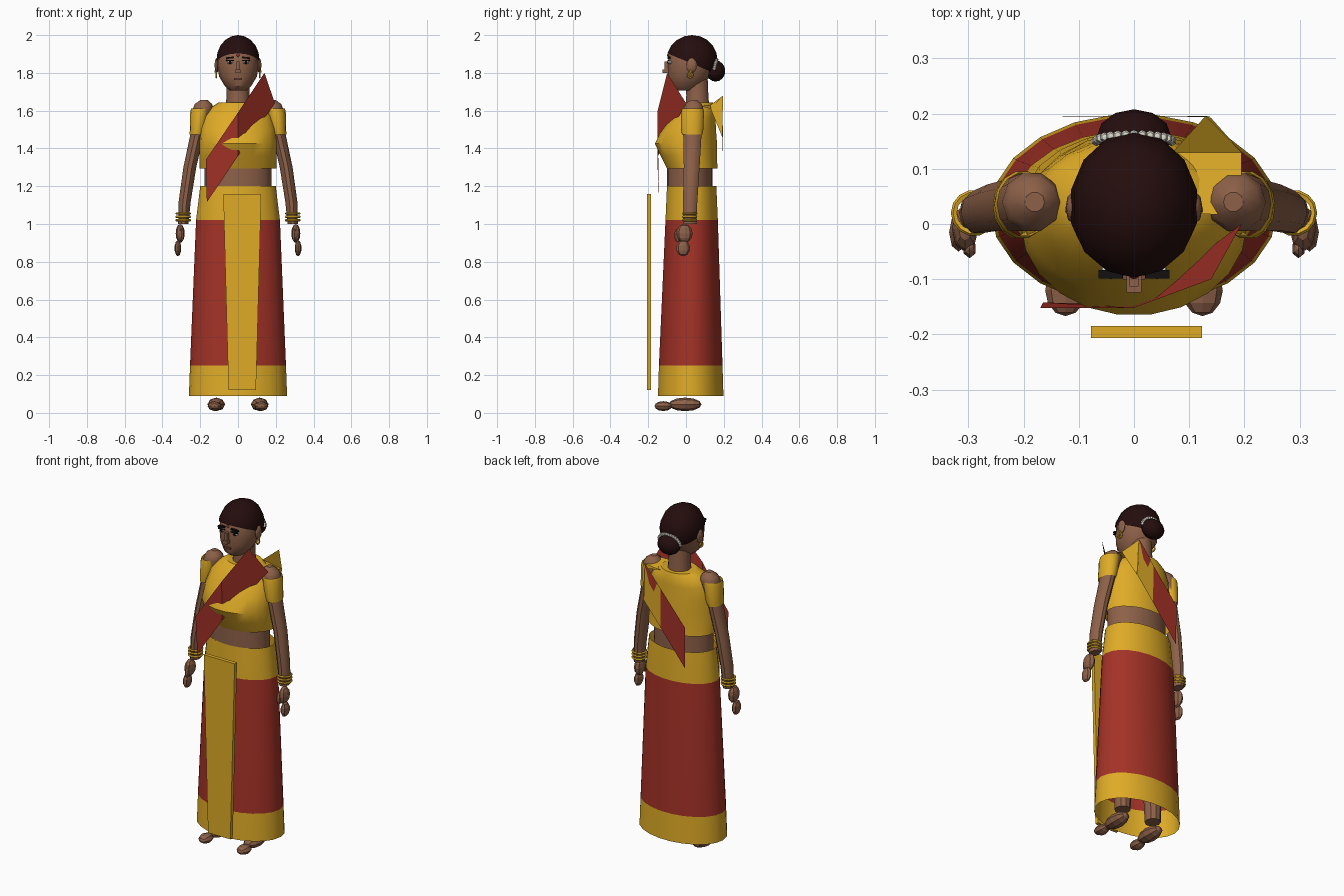
import bpy, bmesh, math
from mathutils import Vector, Matrix

if "Cube" in bpy.data.objects:
    bpy.data.objects.remove(bpy.data.objects["Cube"])


def mat(name, c):
    m = bpy.data.materials.new(name)
    m.diffuse_color = (*c, 1)
    m.use_nodes = True
    m.node_tree.nodes["Principled BSDF"].inputs["Base Color"].default_value = m.diffuse_color
    return m


GOLD = mat("gold cloth", (0.74, 0.41, 0.02))
RED = mat("red cloth", (0.37, 0.032, 0.02))
SKIN = mat("brown skin", (0.27, 0.12, 0.066))
HAIR = mat("dark hair", (0.018, 0.004, 0.004))
BLACK = mat("black", (0.006, 0.005, 0.005))
WHITE = mat("white flowers", (0.75, 0.72, 0.62))
LIPS = mat("lips", (0.2, 0.07, 0.045))


def finish(name, bm, mats, smooth=True):
    me = bpy.data.meshes.new(name)
    bm.to_mesh(me)
    bm.free()
    for m in mats:
        me.materials.append(m)
    ob = bpy.data.objects.new(name, me)
    bpy.context.collection.objects.link(ob)
    if smooth:
        bpy.ops.object.select_all(action='DESELECT')
        ob.select_set(True)
        bpy.context.view_layer.objects.active = ob
        bpy.ops.object.shade_smooth_by_angle(angle=math.radians(35))
    return ob


def loft(name, rings, n, mats, caps=(True, True), rule=None):
    """Stack of horizontal ellipses: (cx, cy, z, rx, ry)."""
    bm = bmesh.new()
    loops = []
    for cx, cy, z, rx, ry in rings:
        loops.append([bm.verts.new((cx + rx * math.cos(2 * math.pi * i / n),
                                    cy + ry * math.sin(2 * math.pi * i / n), z)) for i in range(n)])
    for a, b in zip(loops, loops[1:]):
        for i in range(n):
            j = (i + 1) % n
            bm.faces.new((a[i], a[j], b[j], b[i]))
    if caps[0]:
        bm.faces.new(loops[0][::-1])
    if caps[1]:
        bm.faces.new(loops[-1])
    if rule:
        for f in bm.faces:
            f.material_index = rule(f.calc_center_median())
    return finish(name, bm, mats)


def ball(name, c, r, m, seg=12, rings=8, smooth=True, cut=None, axis='Z'):
    bm = bmesh.new()
    bmesh.ops.create_uvsphere(bm, u_segments=seg, v_segments=rings, radius=1)
    if axis == 'Y':
        bmesh.ops.rotate(bm, verts=bm.verts, matrix=Matrix.Rotation(math.pi / 2, 3, 'X'))
    bmesh.ops.scale(bm, verts=bm.verts, vec=r)
    bmesh.ops.translate(bm, verts=bm.verts, vec=c)
    if cut:
        bmesh.ops.bisect_plane(bm, geom=bm.verts[:] + bm.edges[:] + bm.faces[:],
                               plane_co=cut[0], plane_no=cut[1], clear_inner=True)
    return finish(name, bm, [m], smooth)


def box(name, c, size, m, tilt=0):
    bm = bmesh.new()
    bmesh.ops.create_cube(bm, size=1)
    bmesh.ops.scale(bm, verts=bm.verts, vec=size)
    bmesh.ops.rotate(bm, verts=bm.verts, matrix=Matrix.Rotation(tilt, 3, 'Y'))
    bmesh.ops.translate(bm, verts=bm.verts, vec=c)
    return finish(name, bm, [m], False)


def torus(name, c, R, r, m, axis='Z', n=14, k=5):
    bm = bmesh.new()
    g = []
    for i in range(n):
        a = 2 * math.pi * i / n
        row = []
        for j in range(k):
            b = 2 * math.pi * j / k
            u, v, w = (R + r * math.cos(b)) * math.cos(a), (R + r * math.cos(b)) * math.sin(a), r * math.sin(b)
            p = (u, v, w) if axis == 'Z' else (w, u, v)
            row.append(bm.verts.new(Vector(c) + Vector(p)))
        g.append(row)
    for i in range(n):
        for j in range(k):
            bm.faces.new((g[i][j], g[(i + 1) % n][j], g[(i + 1) % n][(j + 1) % k], g[i][(j + 1) % k]))
    bmesh.ops.recalc_face_normals(bm, faces=bm.faces)
    return finish(name, bm, [m])


def sheet(name, pairs, mats, picks):
    """Ribbon of quads between pairs of points."""
    bm = bmesh.new()
    rows = [[bm.verts.new(p) for p in pr] for pr in pairs]
    for (a, b), k in zip(zip(rows, rows[1:]), picks):
        bm.faces.new((a[0], a[1], b[1], b[0])).material_index = k
    return finish(name, bm, mats, False)


# Skirt with gold hem and waistband
loft("skirt", [(0, .025, .09, .26, .175), (0, .025, .25, .254, .17),
               (0, .03, 1.02, .222, .14), (0, .03, 1.2, .2, .132)],
     22, [RED, GOLD], (False, False), lambda c: int(c.z < .25 or c.z > 1.02))

# Bare waist, blouse, neck
loft("waist", [(0, .02, 1.12, .18, .12), (0, .02, 1.2, .176, .12), (0, .02, 1.34, .178, .12)], 20, [SKIN])
loft("blouse", [(0, .033, 1.295, .203, .135), (0, .015, 1.36, .205, .15), (0, 0, 1.425, .205, .166),
                (0, .015, 1.5, .2, .145), (0, .035, 1.57, .182, .122),
                (0, .05, 1.61, .155, .105), (0, .06, 1.642, .105, .085)],
     22, [GOLD], (False, True))
loft("neck", [(0, .06, 1.6, .068, .066), (0, .06, 1.68, .06, .06), (0, .055, 1.8, .06, .06)], 14, [SKIN])

# Pleat panel hanging in front
bm = bmesh.new()
bmesh.ops.create_cube(bm, size=1)
for v in bm.verts:
    top = v.co.z > 0
    right = v.co.x > 0
    v.co = ((.123 if right else -.078) if top else (.095 if right else -.05),
            -.185 if v.co.y > 0 else -.207, 1.16 if top else .12)
finish("pleat_panel", bm, [GOLD], False)

# Sash: front band, shoulder fold, back band with tail
sheet("sash_front", [((.14, -.1, 1.8), (.195, .0, 1.64)), ((0, -.152, 1.59), (.0, -.148, 1.36)),
                     ((-.17, -.152, 1.34), (-.165, -.142, 1.115))], [RED], [0, 0])
sheet("sash_shoulder", [((.09, .02, 1.645), (.195, .015, 1.64)), ((.07, .13, 1.63), (.195, .13, 1.61)),
                        ((.13, .196, 1.68), (.14, .192, 1.46))], [GOLD], [0, 0])
sheet("sash_back", [((.13, .196, 1.68), (.14, .194, 1.46)), ((.03, .196, 1.56), (.03, .195, 1.33)),
                    ((-.13, .196, 1.37), (-.13, .195, 1.13))], [RED, GOLD], [1, 0])
sheet("sash_back_corner", [((.13, .199, 1.68), (.1, .199, 1.57)), ((.05, .199, 1.584), (.07, .199, 1.53))],
      [RED], [0])

# Arms, hands, legs and feet
for s, side in ((-1, "left"), (1, "right")):
    loft(side + "_arm", [(s * .29, .02, 1.0, .027, .036), (s * .282, .022, 1.12, .032, .04),
                         (s * .255, .03, 1.3, .034, .044), (s * .215, .035, 1.48, .036, .05),
                         (s * .185, .04, 1.61, .054, .055), (s * .183, .04, 1.635, .046, .045),
                         (s * .18, .04, 1.657, .018, .018)], 10, [SKIN])
    loft(side + "_sleeve", [(s * .217, .033, 1.475, .039, .056), (s * .212, .033, 1.5, .043, .06),
                            (s * .203, .035, 1.59, .05, .062), (s * .198, .036, 1.612, .05, .058)],
         14, [GOLD], (False, False))
    for i in range(3):
        torus(side + "_bangle_%d" % i, (s * .29, .02, 1.02 + i * .018), .036, .006, GOLD)
    ball(side + "_palm", (s * .306, -.008, .95), (.024, .043, .05), SKIN, 8, 6, False)
    ball(side + "_fingers", (s * .318, -.015, .872), (.018, .037, .043), SKIN, 8, 5, False)
    ball(side + "_thumb", (s * .298, -.045, .94), (.013, .018, .036), SKIN, 6, 5, False)
    loft(side + "_leg", [(s * .105, .03, .1, .042, .045), (s * .1, .03, .6, .06, .06),
                         (s * .09, .03, 1.1, .075, .08)], 10, [SKIN])
    ball(side + "_foot", (s * .115, -.005, .045), (.047, .087, .036), SKIN, 8, 6, False, axis='Y')
    ball(side + "_toes", (s * .124, -.12, .036), (.037, .047, .026), SKIN, 8, 6, False, axis='Y')

# Head
loft("head", [(0, .0, 1.708, .045, .06), (0, .0, 1.73, .07, .085), (0, .015, 1.78, .1, .11),
              (0, .025, 1.84, .11, .121), (0, .03, 1.9, .106, .122), (0, .03, 1.95, .08, .09)], 16, [SKIN])
ball("hair_cap", (0, .032, 1.868), (.117, .135, .132), HAIR, 14, 10,
     cut=((0, .03, 1.85), (0, .42, 1)))
ball("hair_bun", (0, .157, 1.81), (.068, .051, .056), HAIR, 12, 8)
for i in range(15):
    a = math.pi * i / 14
    ball("bun_flower_%d" % i, (.068 * math.cos(a), .15 + .012 * math.sin(a), 1.822 + .048 * math.sin(a)),
         (.0095,) * 3, WHITE, 6, 5)

# Face and ears
box("nose_bridge", (0, -.102, 1.835), (.016, .022, .05), SKIN)
box("nose_tip", (0, -.108, 1.808), (.028, .032, .018), SKIN)
box("mouth", (0, -.097, 1.768), (.04, .008, .01), LIPS)
ball("forehead_dot", (0, -.095, 1.893), (.008, .005, .008), RED, 8, 6)
for s, side in ((-1, "left"), (1, "right")):
    box(side + "_brow", (s * .042, -.091, 1.88), (.044, .016, .009), BLACK, s * .12)
    ball(side + "_eye", (s * .042, -.083, 1.856), (.018, .014, .009), WHITE, 10, 6)
    ball(side + "_pupil", (s * .042, -.09, 1.856), (.009, .01, .009), BLACK, 8, 6)
    box(side + "_eye_line", (s * .042, -.094, 1.866), (.042, .008, .004), BLACK)
    ball(side + "_ear", (s * .112, .03, 1.84), (.012, .028, .04), SKIN, 8, 6)
    torus(side + "_earring", (s * .115, .022, 1.788), .013, .005, GOLD, 'X', 10, 5)
    ball(side + "_ear_stud", (s * .119, .025, 1.808), (.007,) * 3, GOLD, 6, 5)
